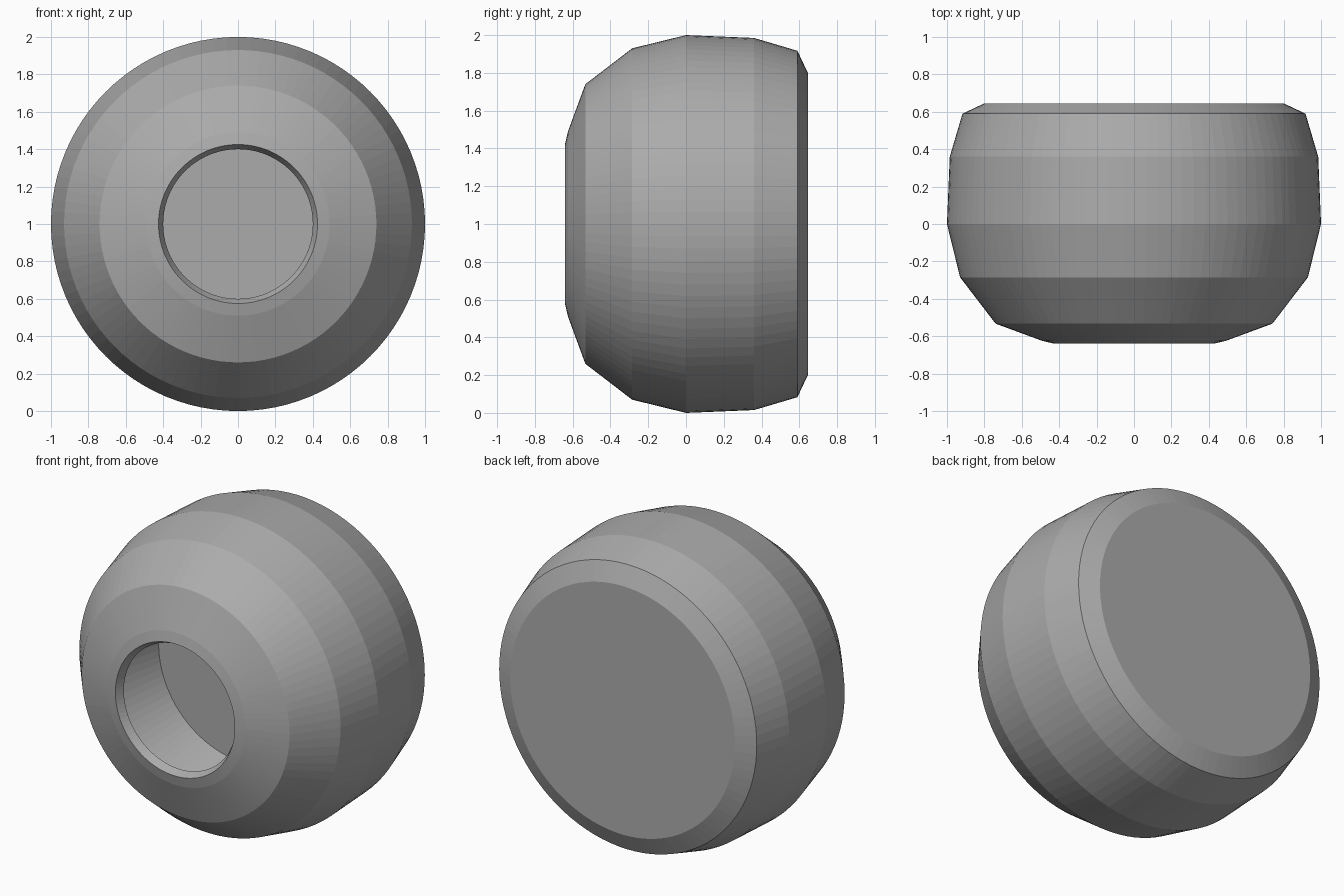
import bpy, bmesh, math

if "Cube" in bpy.data.objects:
    bpy.data.objects.remove(bpy.data.objects["Cube"])

SIDES = 96

# One grey for the whole pot
grey = bpy.data.materials.new("plain grey")
grey.diffuse_color = (0.41, 0.41, 0.41, 1)
grey.use_nodes = True
grey.node_tree.nodes["Principled BSDF"].inputs["Base Color"].default_value = grey.diffuse_color

# (y, radius) from the middle of the back, over the outside, into the hollow
profile = [
    (0.645, 0), (0.645, 0.80), (0.59, 0.917), (0.36, 0.985), (0, 1.0),
    (-0.285, 0.93), (-0.533, 0.74), (-0.625, 0.49), (-0.64, 0.425),
    (-0.59, 0.40), (-0.285, 0.70), (0.05, 0.60), (0.05, 0),
]


def lathe(name, points):
    """Spin a profile about the y axis at z = 1."""
    bm = bmesh.new()
    rings = []
    for y, r in points:
        n = SIDES if r else 1
        rings.append([bm.verts.new((r * math.cos(2 * math.pi * i / SIDES), y,
                                    1 + r * math.sin(2 * math.pi * i / SIDES)))
                      for i in range(n)])
    for a, b in zip(rings, rings[1:]):
        for i in range(SIDES):
            j = (i + 1) % SIDES
            if len(a) == 1:
                bm.faces.new((a[0], b[i], b[j]))
            elif len(b) == 1:
                bm.faces.new((a[i], b[0], a[j]))
            else:
                bm.faces.new((a[i], b[i], b[j], a[j]))
    bmesh.ops.recalc_face_normals(bm, faces=bm.faces)
    mesh = bpy.data.meshes.new(name)
    bm.to_mesh(mesh)
    bm.free()
    mesh.materials.append(grey)
    ob = bpy.data.objects.new(name, mesh)
    bpy.context.collection.objects.link(ob)
    return ob


# Faceted round body with a hollow opening at the front
lathe("round_body", profile)
